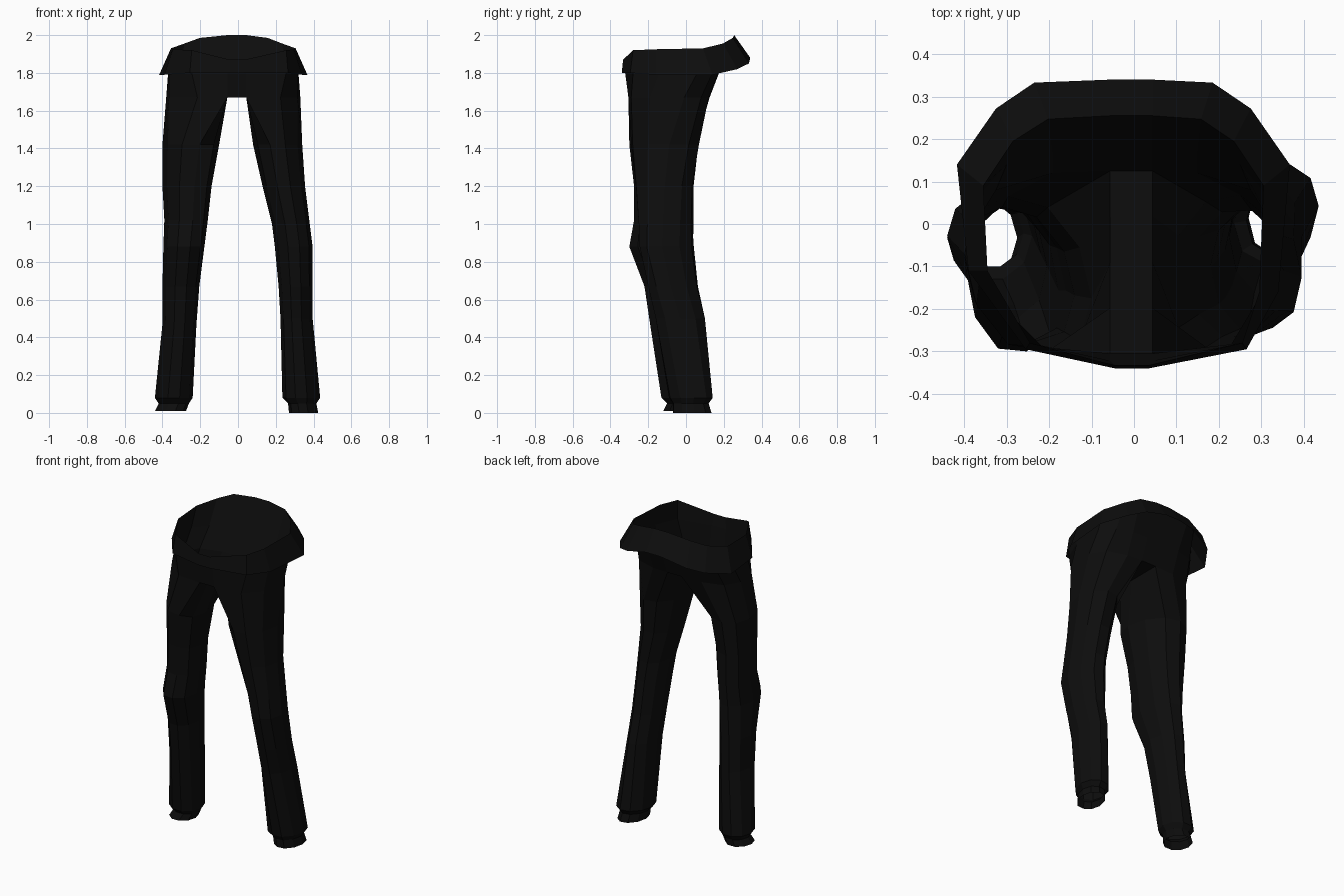
import bpy, bmesh, math

if "Cube" in bpy.data.objects:
    bpy.data.objects.remove(bpy.data.objects["Cube"])

black = bpy.data.materials.new("black_cloth")
black.diffuse_color = (0.004, 0.004, 0.004, 1)
black.use_nodes = True
black.node_tree.nodes["Principled BSDF"].inputs["Base Color"].default_value = black.diffuse_color

# Half outlines of the hips: front centre, round the side, to back centre (x, y, z)
band_hem = [(.04, -.34, 1.80), (.26, -.295, 1.80), (.365, -.16, 1.79), (.392, .14, 1.79),
            (.30, .272, 1.82), (.21, .333, 1.85), (.05, .34, 1.88)]
waist = [(.04, -.333, 1.87), (.25, -.28, 1.92), (.32, -.16, 1.925), (.33, .09, 1.93),
         (.26, .195, 1.955), (.18, .247, 1.985), (.05, .255, 2.0)]
hip = [(.05, -.322, 1.8), (.25, -.28, 1.8), (.34, -.14, 1.8), (.345, .06, 1.8),
       (.275, .14, 1.8), (.17, .17, 1.8), (.05, .175, 1.8)]
crotch = [(.05, -.305, 1.67), (.22, -.29, 1.67), (.34, -.19, 1.67), (.355, -.01, 1.67),
          (.30, .08, 1.67), (.17, .12, 1.67), (.05, .125, 1.67)]

# Leg sections: z, inner x, outer x, front y, back y, skew (outer side pushed back)
left_leg = [(1.42, -.10, -.40, -.30, .055, .35), (1.2, -.14, -.40, -.275, .03, .35),
            (1.02, -.16, -.39, -.275, .03, .3), (.88, -.178, -.395, -.30, .03, .2),
            (.67, -.205, -.40, -.22, .04, .1), (.47, -.22, -.40, -.19, .05, 0),
            (.08, -.24, -.44, -.13, .075, 0), (.05, -.26, -.42, -.10, .055, 0),
            (0.01, -.275, -.44, -.12, .055, 0)]
right_leg = [(1.42, .08, .34, -.29, .06, .2), (1.2, .13, .355, -.265, .03, .05),
             (1.0, .18, .38, -.25, .03, -.1), (.88, .195, .395, -.245, .035, -.2),
             (.67, .215, .395, -.20, .06, -.1), (.5, .225, .395, -.16, .10, 0),
             (.08, .235, .435, -.09, .135, .2), (.05, .265, .415, -.07, .115, .2),
             (0, .27, .425, -.07, .13, .2)]


def half(bm, pts, s):
    """One side of a hip outline; the front corners are turned slightly to the right."""
    ring = []
    for i, (x, y, z) in enumerate(pts):
        px = s * x - .025 * min(1, x / .2)
        if i == 1:
            px += .03
        if i == 2 and s < 0:
            y += .05
        ring.append(bm.verts.new((px, y, z)))
    return ring


def full(bm, pts):
    return half(bm, pts, -1) + half(bm, pts, 1)[::-1]


def leg_ring(bm, sec):
    """Ten-sided section; corner 0 is front inner, 3 outer, 8 inner."""
    z, xi, xo, y0, y1, skew = sec
    cx, cy, rx, ry = (xi + xo) / 2, (y0 + y1) / 2, (xi - xo) / 2, (y1 - y0) / 1.9
    ring = []
    for k in range(10):
        t = math.radians(36 * (k + 2))
        y = cy - ry * math.sin(t) - skew * abs(rx) * math.cos(t)
        ring.append(bm.verts.new((cx + rx * math.cos(t), min(max(y, y0), y1 + .01), z)))
    return ring


def bridge(bm, a, b):
    n = len(a)
    for i in range(n):
        j = (i + 1) % n
        bm.faces.new((a[i], a[j], b[j], b[i]))


def finish(bm, name):
    bmesh.ops.recalc_face_normals(bm, faces=bm.faces)
    me = bpy.data.meshes.new(name)
    bm.to_mesh(me)
    bm.free()
    me.materials.append(black)
    bpy.context.collection.objects.link(bpy.data.objects.new(name, me))


# Trousers: hips, crotch strip and two legs open at the ankles
bm = bmesh.new()
top, mid = full(bm, waist), full(bm, hip)
bridge(bm, top, mid)
tops = []
for s, secs in ((-1, left_leg), (1, right_leg)):
    ring = half(bm, crotch, s)
    f, b = ring[0].co.copy(), ring[6].co.copy()
    ring += [bm.verts.new(b.lerp(f, t)) for t in (.25, .5, .75)]
    tops.append(ring)
    for sec in secs:
        nxt = leg_ring(bm, sec)
        bridge(bm, ring, nxt)
        ring = nxt
L, R = tops
bridge(bm, mid, L[:7] + R[:7][::-1])
inner = [6, 7, 8, 9, 0]
for i, j in zip(inner, inner[1:]):
    bm.faces.new((L[i], L[j], R[j], R[i]))
finish(bm, "trousers")

# Folded-over waistband, flaring away at the back
bm = bmesh.new()
bridge(bm, full(bm, waist), full(bm, band_hem))
finish(bm, "waistband")
